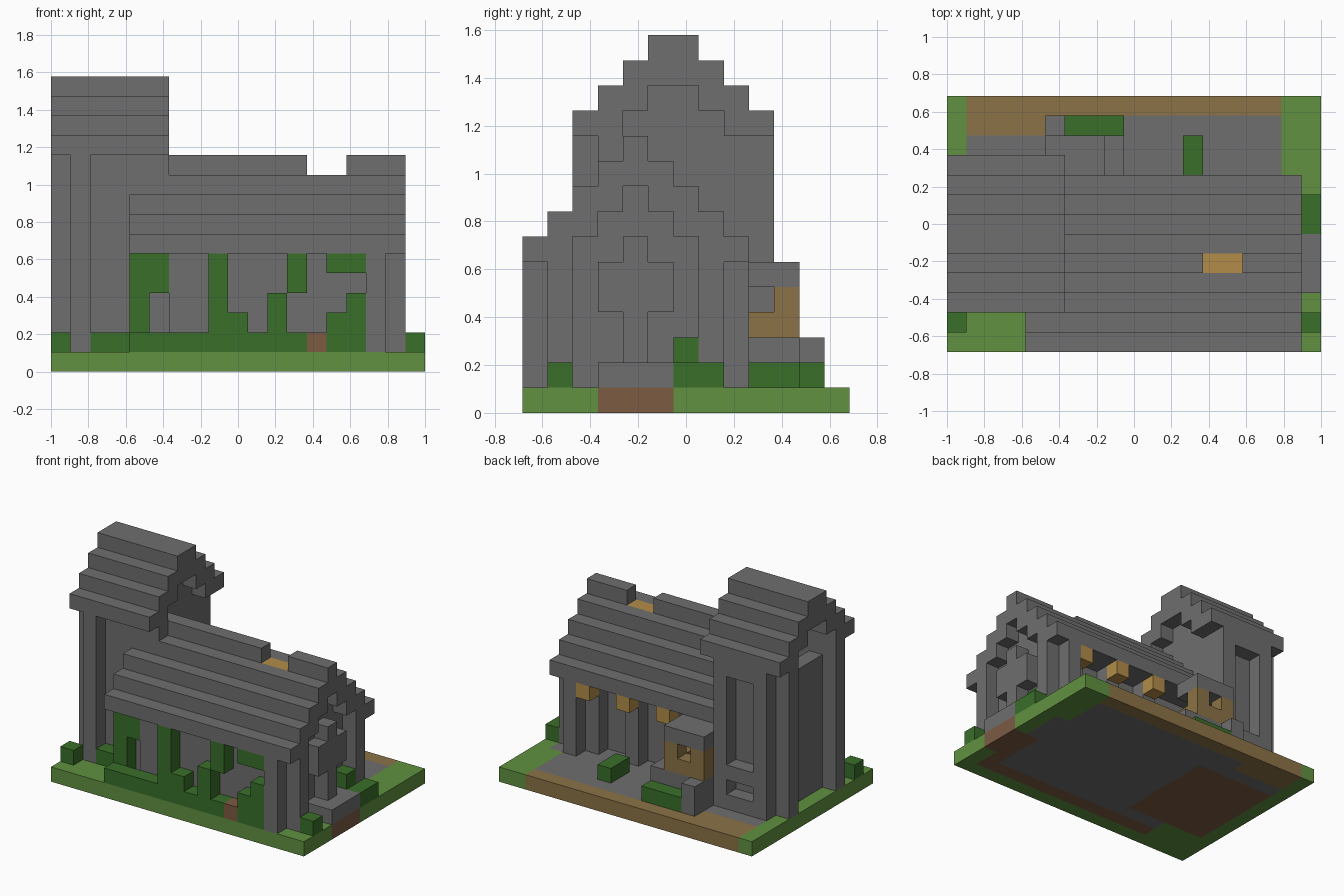
import bpy, bmesh
from mathutils import Vector

if "Cube" in bpy.data.objects:
    bpy.data.objects.remove(bpy.data.objects["Cube"])

U = 2 / 19                       # edge of one block
ORIGIN = Vector((-1, -6.5 * U, 0))


def material(name, r, g, b):
    m = bpy.data.materials.new(name)
    m.use_nodes = True
    m.diffuse_color = (r, g, b, 1)
    bsdf = next(n for n in m.node_tree.nodes if n.type == 'BSDF_PRINCIPLED')
    bsdf.inputs["Base Color"].default_value = (r, g, b, 1)
    return m


STONE = material("stone grey", .156, .156, .156)
GRASS = material("grass green", .119, .283, .051)
LEAF = material("leaf green", .041, .156, .023)
DIRT = material("dirt brown", .2, .105, .055)
PATH = material("plank brown", .258, .171, .061)
TIMBER = material("timber tan", .445, .262, .065)


def finish(name, bm, mats):
    mesh = bpy.data.meshes.new(name)
    bm.to_mesh(mesh)
    bm.free()
    for m in mats:
        mesh.materials.append(m)
    ob = bpy.data.objects.new(name, mesh)
    bpy.context.collection.objects.link(ob)
    return ob


def blocks(name, mat, *ranges):
    """Boxes given as inclusive block ranges: (x, y, z), each an int or a pair."""
    bm = bmesh.new()
    for r in ranges:
        spans = [(v, v) if isinstance(v, int) else v for v in r]
        lo = Vector([s[0] for s in spans])
        hi = Vector([s[1] + 1 for s in spans])
        for v in bmesh.ops.create_cube(bm, size=1)["verts"]:
            t = v.co + Vector((.5, .5, .5))
            v.co = ORIGIN + U * Vector([a + (b - a) * f for a, b, f in zip(lo, hi, t)])
    return finish(name, bm, [mat])


# Ground slab, coloured by block position
def ground_colour(i, j):
    if j == 12:
        return 3 if 1 <= i <= 16 else 0
    if j == 11 and 1 <= i <= 4:
        return 3
    if i == 18 and 3 <= j <= 5:
        return 2
    if i in (0, 18) or j == 0 or (i == 17 and j >= 9) or (i < 4 and j < 3):
        return 0
    if j == 1 or (i < 7 and 3 <= j <= 9) or (i == 17 and j < 6):
        return 2
    return 1


bm = bmesh.new()
bmesh.ops.create_grid(bm, x_segments=19, y_segments=13, size=1)
for v in bm.verts:
    v.co.y *= 6.5 * U
top = bmesh.ops.extrude_face_region(bm, geom=bm.faces[:])["geom"]
for v in top:
    if isinstance(v, bmesh.types.BMVert):
        v.co.z = U
bmesh.ops.recalc_face_normals(bm, faces=bm.faces)
for f in bm.faces:
    c = (f.calc_center_median() - f.normal * U * .5 - ORIGIN) / U
    f.material_index = ground_colour(int(c.x), int(c.y))
finish("ground", bm, [GRASS, STONE, DIRT, PATH])

# Tower roof: stepped gable shell
blocks("tower_roof", STONE,
       ((0, 5), (5, 6), 14), ((0, 5), (4, 7), 13),
       *[((0, 5), (j, j + 1), k) for k, a, b in ((12, 3, 7), (11, 2, 8)) for j in (a, b)])

# Tower walls, corner piers and back niche
blocks("tower_walls", STONE,
       ((1, 4), 3, (1, 10)), ((1, 4), 8, (1, 10)),
       (1, (4, 7), (1, 9)), (4, (4, 7), (1, 11)), (4, (5, 6), 12))
blocks("tower_piers", STONE,
       (0, 3, (1, 10)), (0, 8, (1, 10)), (1, 2, (1, 10)),
       (1, 9, (1, 10)), (4, 9, (1, 10)), (5, 3, (8, 10)))
blocks("tower_niche_sills", STONE, *[((2, 3), 9, k) for k in (1, 3, 10)])

# Nave roof: mirrored stepped slopes and a broken ridge
slopes = []
for n in range(3):
    for j in (n, 7 - n):
        slopes.append(((4 if j < 3 else 5, 17), (j, j + 1), 6 + n))
blocks("nave_roof", STONE, *slopes,
       ((5, 17), 3, 9), ((5, 17), 5, 9), ((5, 12), 4, 9), ((15, 17), 4, 9))
blocks("roof_ridge", STONE, ((5, 12), 4, 10), ((15, 17), 4, 10))
blocks("ridge_beam", TIMBER, ((13, 14), 4, 9))

# Nave walls, with the gable rising under the roof
blocks("nave_walls", STONE,
       ((6, 16), 1, (1, 5)), ((4, 5), 2, (1, 6)), ((5, 16), 6, (1, 6)),
       (16, (2, 6), (1, 6)), (16, (3, 5), 7), (16, 4, 8))
blocks("nave_piers", STONE,
       *[(17, j, (1, 5)) for j in (1, 7)], *[(16, j, (1, 5)) for j in (0, 8)],
       *[(i, 7, (1, 5)) for i in (9, 12, 15, 16)])
blocks("eave_brackets", TIMBER, *[(i, 8, 5) for i in (9, 12, 15)])

# Gable cross and doorstep
blocks("gable_cross", STONE, (17, 4, (1, 6)), (17, 3, (4, 5)), (17, 5, (4, 5)))
blocks("doorstep", STONE, (18, (3, 5), 1), (17, 3, 1), (17, 5, 1))

# Annex behind the tower
blocks("annex_base", STONE, ((5, 7), (9, 10), (1, 2)), (8, (9, 10), (1, 2)), (5, 11, (1, 2)))
blocks("annex_planks", PATH, ((5, 7), 10, 3), (5, 10, 4), (7, 10, 4), (7, 9, 3))
blocks("annex_roof", STONE, ((5, 7), (9, 10), 5))

# Vines and hedges along the front
blocks("front_vines", LEAF,
       (4, 1, (1, 5)), (5, 1, (4, 5)), (8, 0, (2, 5)), (9, 0, 2),
       (11, 0, (2, 3)), (12, 0, (4, 5)), ((14, 15), 0, 5), (15, 0, 3))
blocks("front_hedge", LEAF, ((4, 12), 0, 1), ((14, 15), 0, (1, 2)), ((2, 3), 2, 1))
blocks("dirt_block", DIRT, (13, 0, 1))

# Loose bushes
blocks("bushes", LEAF,
       (0, 1, 1), (18, 1, 1), (18, (6, 7), 1), (17, 6, (1, 2)),
       ((6, 8), 11, 1), (12, (9, 10), 1))
